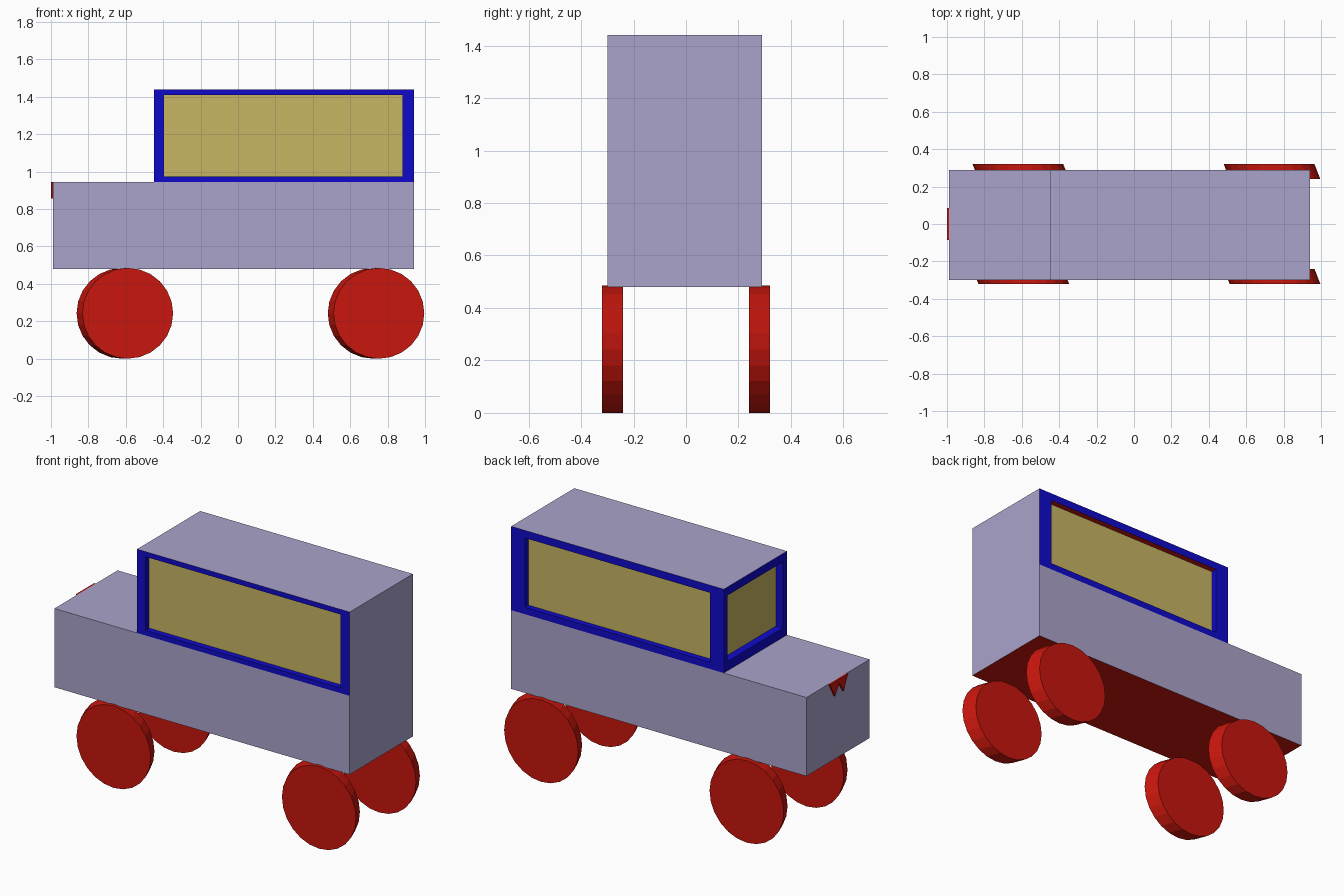
import bpy, bmesh
from math import pi
from mathutils import Vector, Matrix

if "Cube" in bpy.data.objects:
    bpy.data.objects.remove(bpy.data.objects["Cube"])


def material(name, rgb):
    m = bpy.data.materials.new(name)
    m.diffuse_color = (*rgb, 1)
    m.use_nodes = True
    m.node_tree.nodes["Principled BSDF"].inputs["Base Color"].default_value = m.diffuse_color
    return m


LILAC = material("lilac", (0.41, 0.37, 0.60))
BLUE = material("blue", (0.005, 0.003, 0.60))
RED = material("red", (0.58, 0.008, 0.004))
TAN = material("tan", (0.58, 0.46, 0.125))


def make(name, verts, faces, mats, indices=None):
    me = bpy.data.meshes.new(name)
    me.from_pydata(verts, [], faces)
    for m in mats:
        me.materials.append(m)
    for p, i in zip(me.polygons, indices or []):
        p.material_index = i
    ob = bpy.data.objects.new(name, me)
    bpy.context.collection.objects.link(ob)
    return ob


Y0, Y1 = -0.30, 0.29
Z_FLOOR, Z_BELT, Z_ROOF = 0.48, 0.945, 1.44
X_NOSE, X_CAB, X_REAR = -0.99, -0.45, 0.94

# Body shell: stepped profile swept across the width, windscreen side left open
profile = [(X_NOSE, Z_FLOOR), (X_REAR, Z_FLOOR), (X_REAR, Z_ROOF),
           (X_CAB, Z_ROOF), (X_CAB, Z_BELT), (X_NOSE, Z_BELT)]
verts = [(x, y, z) for y in (Y0, Y1) for x, z in profile]
verts += [(X_REAR, Y0, Z_BELT), (X_REAR, Y1, Z_BELT)]
faces = [(i, i + 6, (i + 1) % 6 + 6, (i + 1) % 6) for i in range(6) if i != 3]
faces += [(0, 1, 12, 4, 5), (11, 10, 13, 7, 6)]
make("body", verts, faces, [LILAC, RED], [1] + [0] * 6)      # red underside


# Window walls: blue frame, recessed opening with red lintel, tan pane
def window_wall(name, u, offset, outer, inner, depth):
    u, up = Vector(u), Vector((0, 0, 1))
    out = u.cross(up)

    def rect(r, d):
        a, b, z0, z1 = r
        return [u * s + up * z + out * d
                for s, z in ((a, z0), (b, z0), (b, z1), (a, z1))]

    pane = rect(inner, offset - depth)
    pts = rect(outer, offset) + rect(inner, offset) + pane
    quads = [(k + i, k + (i + 1) % 4, k + 4 + (i + 1) % 4, k + 4 + i)
             for k in (0, 4) for i in range(4)]
    make(name + "_frame", pts, quads, [BLUE, RED], [0] * 6 + [1, 0])
    make(name + "_pane", pane, [(0, 1, 2, 3)], [TAN])


window_wall("front_window", (1, 0, 0), -Y0, (X_CAB, X_REAR, Z_BELT, Z_ROOF),
            (-0.395, 0.88, 0.975, 1.41), 0.035)
window_wall("back_window", (-1, 0, 0), Y1, (-X_REAR, -X_CAB, Z_BELT, Z_ROOF),
            (-0.85, 0.36, 0.985, 1.395), 0.035)
window_wall("windscreen", (0, -1, 0), -X_CAB, (-Y1, -Y0, Z_BELT, Z_ROOF),
            (-0.253, 0.263, 1.0, 1.39), 0.045)


# Wheels: short cylinders, slightly skewed along x
def wheel(name, x, y):
    bm = bmesh.new()
    bmesh.ops.create_cone(bm, cap_ends=True, segments=24, radius1=0.2425,
                          radius2=0.2425, depth=0.08,
                          matrix=Matrix.Rotation(pi / 2, 4, 'X'))
    for v in bm.verts:
        v.co.x -= v.co.y * 0.39
    bmesh.ops.translate(bm, verts=bm.verts, vec=(x, y, 0.2425))
    me = bpy.data.meshes.new(name)
    bm.to_mesh(me)
    bm.free()
    me.materials.append(RED)
    bpy.context.collection.objects.link(bpy.data.objects.new(name, me))


for side, y in (("front", -0.28), ("back", 0.28)):
    wheel(side + "_wheel_left", -0.605, y)
    wheel(side + "_wheel_right", 0.738, y)

# Nose ornament: toothed plate on the nose
teeth = [(0.085, 0.945), (0.035, 0.857), (-0.005, 0.92), (-0.045, 0.857), (-0.085, 0.945)]
n = len(teeth)
verts = [(x, y, z) for x in (-1.0, X_NOSE) for y, z in teeth]
faces = [tuple(range(n)), tuple(range(2 * n - 1, n - 1, -1))]
faces += [(i, i + n, (i + 1) % n + n, (i + 1) % n) for i in range(n)]
make("nose_teeth", verts, faces, [RED])
